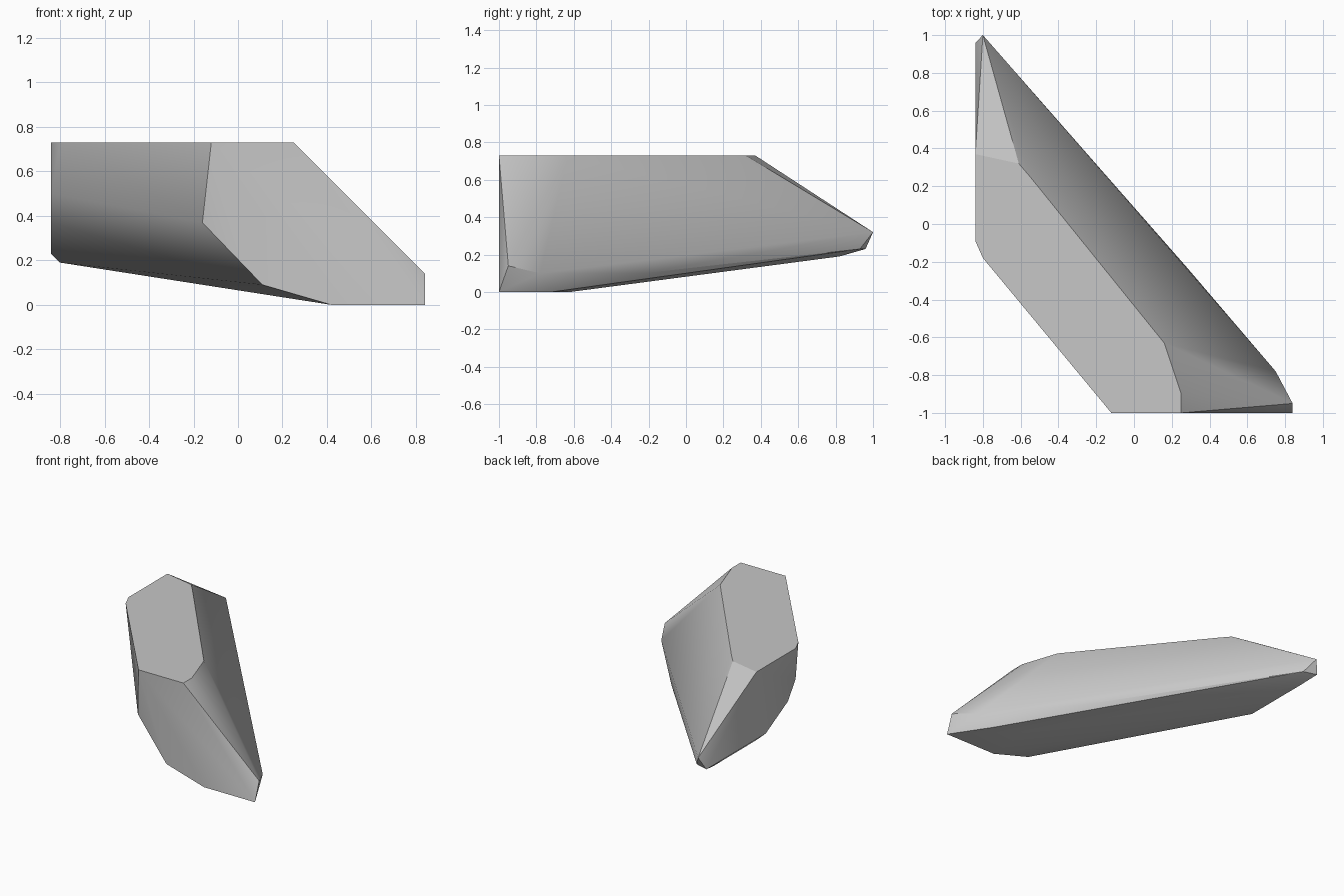
import bpy
import bmesh
import math

cube = bpy.data.objects.get("Cube")
if cube:
    bpy.data.objects.remove(cube, do_unlink=True)

# Plain stone colour
stone = bpy.data.materials.new("stone_grey")
grey = (0.57, 0.57, 0.57, 1)
stone.diffuse_color = grey
stone.use_nodes = True
bsdf = stone.node_tree.nodes["Principled BSDF"]
bsdf.inputs["Base Color"].default_value = grey
bsdf.inputs["Roughness"].default_value = 0.9

TOP, FRONT, LEFT_WALL = 0.73, -1.0, -0.84

# Outline of the flat top
top_rim = [(x, y, TOP) for x, y in (
    (-0.84, 0.37), (-0.84, -0.09), (-0.80, -0.18), (-0.12, FRONT),
    (0.25, FRONT), (0.25, -0.90), (0.16, -0.63), (-0.55, 0.25), (-0.61, 0.32))]

# Lower corners of the front cut, which leans back at one side
front_cut = [(-0.16, -0.95, 0.37), (0.11, FRONT, 0.09), (0.42, FRONT, 0), (0.84, FRONT, 0)]

# Corners of the upright side wall
side_wall = [(LEFT_WALL, y, z) for y, z in (
    (-0.09, 0.50), (0.0, 0.37), (0.26, 0.23), (0.96, 0.23))]

# Chipped corners along the long slope, the underside and the pointed tip
slope_foot = [(0.84, -0.95, 0.14), (0.75, -0.78, 0.10), (0.28, -0.23, 0.10)]
underside = [(0.655, -0.72, 0), (0.45, -0.62, 0), (-0.80, 0.31, 0.19), (-0.80, 0.82, 0.19)]
tip = [(-0.80, 1.0, 0.32), (-0.74, 0.93, 0.23)]

# Wrap the corners into one chiselled boulder
bm = bmesh.new()
for co in top_rim + front_cut + side_wall + slope_foot + underside + tip:
    bm.verts.new(co)
bmesh.ops.convex_hull(bm, input=bm.verts[:])
loose = [v for v in bm.verts if not v.link_faces]
bmesh.ops.delete(bm, geom=loose, context='VERTS')
bmesh.ops.dissolve_limit(bm, angle_limit=math.radians(1), verts=bm.verts[:], edges=bm.edges[:])
bmesh.ops.recalc_face_normals(bm, faces=bm.faces[:])

mesh = bpy.data.meshes.new("boulder")
bm.to_mesh(mesh)
bm.free()
mesh.materials.append(stone)
boulder = bpy.data.objects.new("boulder", mesh)
bpy.context.collection.objects.link(boulder)

# Soft sides with crisp cut edges
bpy.ops.object.select_all(action='DESELECT')
boulder.select_set(True)
bpy.context.view_layer.objects.active = boulder
bpy.ops.object.shade_smooth_by_angle(angle=math.radians(30))
